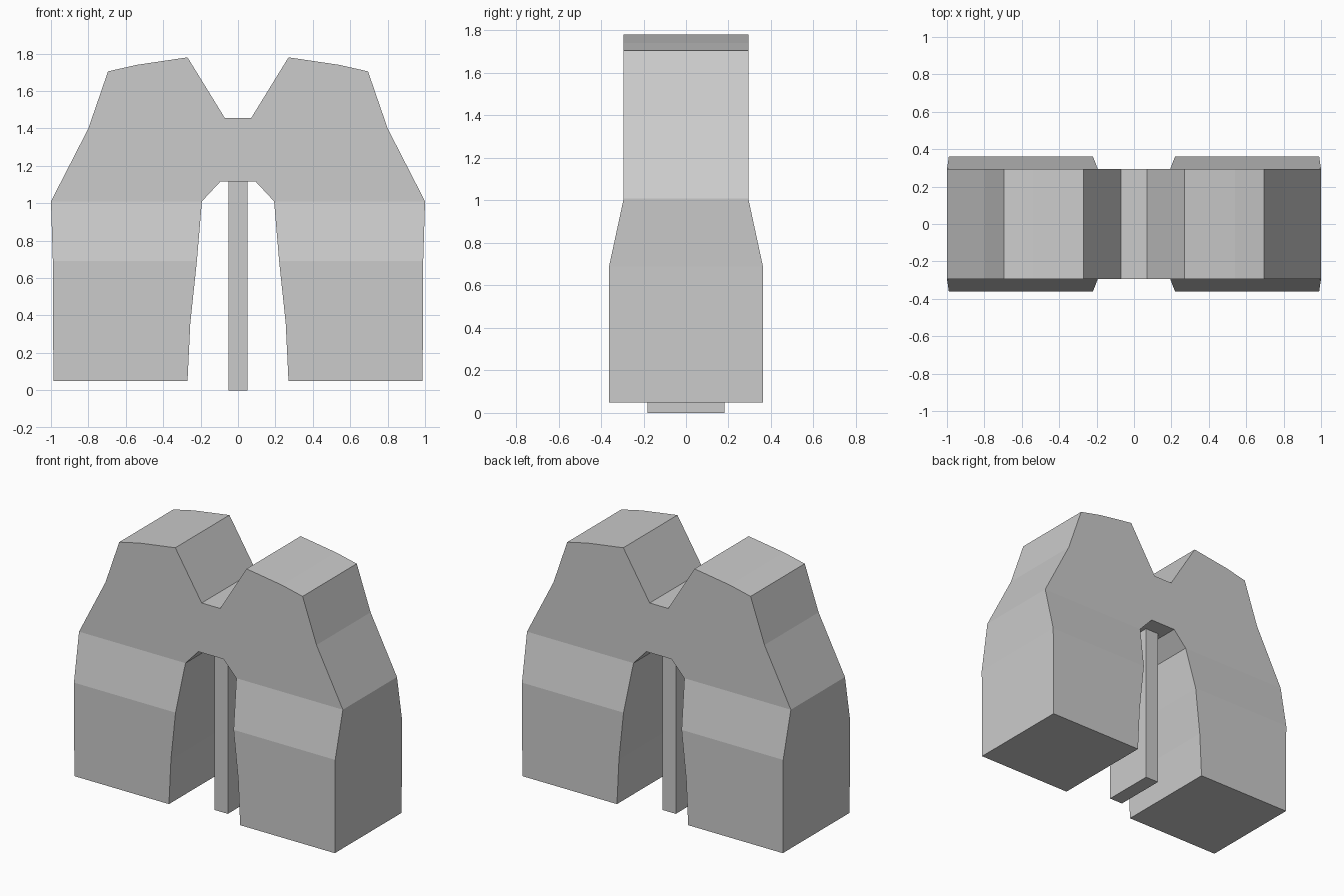
import bpy, bmesh

if "Cube" in bpy.data.objects:
    bpy.data.objects.remove(bpy.data.objects["Cube"])


def make_object(name, bm):
    bmesh.ops.recalc_face_normals(bm, faces=bm.faces)
    mesh = bpy.data.meshes.new(name)
    bm.to_mesh(mesh)
    bm.free()
    obj = bpy.data.objects.new(name, mesh)
    bpy.context.collection.objects.link(obj)
    return obj


# Right half of the front outline (x, z), from the top notch round to the arch
right = [(0.07, 1.455), (0.27, 1.78), (0.54, 1.74), (0.695, 1.705),
         (0.80, 1.40), (1.0, 1.01), (0.99, 0.69), (0.987, 0.05),
         (0.27, 0.05), (0.255, 0.36), (0.22, 0.69), (0.193, 1.01),
         (0.095, 1.115)]
outline = right + [(-x, z) for x, z in reversed(right)]
last = len(outline) - 1


def half_depth(z):
    # Thin above the shoulder line, flared out on the legs
    return 0.293 if z > 0.9 else 0.362


# Two-legged body: front and back outlines joined by side quads
bm = bmesh.new()
front = [bm.verts.new((x, -half_depth(z), z)) for x, z in outline]
back = [bm.verts.new((x, half_depth(z), z)) for x, z in outline]
for i in range(len(outline)):
    j = (i + 1) % len(outline)
    bm.faces.new((front[i], front[j], back[j], back[i]))

# Front and back panels: upper body, sloped band and leg on each side
upper = [i for i, (x, z) in enumerate(outline) if z > 0.9]
band, leg = [5, 6, 10, 11], [6, 7, 8, 9, 10]
panels = [upper]
for panel in (band, leg):
    panels += [panel, [last - i for i in panel]]
for ring in (front, back):
    for panel in panels:
        bm.faces.new([ring[i] for i in panel])
make_object("body", bm)

# Thin plate hanging in the arch between the legs
bm = bmesh.new()
bmesh.ops.create_cube(bm, size=1)
bmesh.ops.scale(bm, vec=(0.10, 0.364, 1.115), verts=bm.verts)
bmesh.ops.translate(bm, vec=(0, 0, 1.115 / 2), verts=bm.verts)
make_object("centre_plate", bm)
